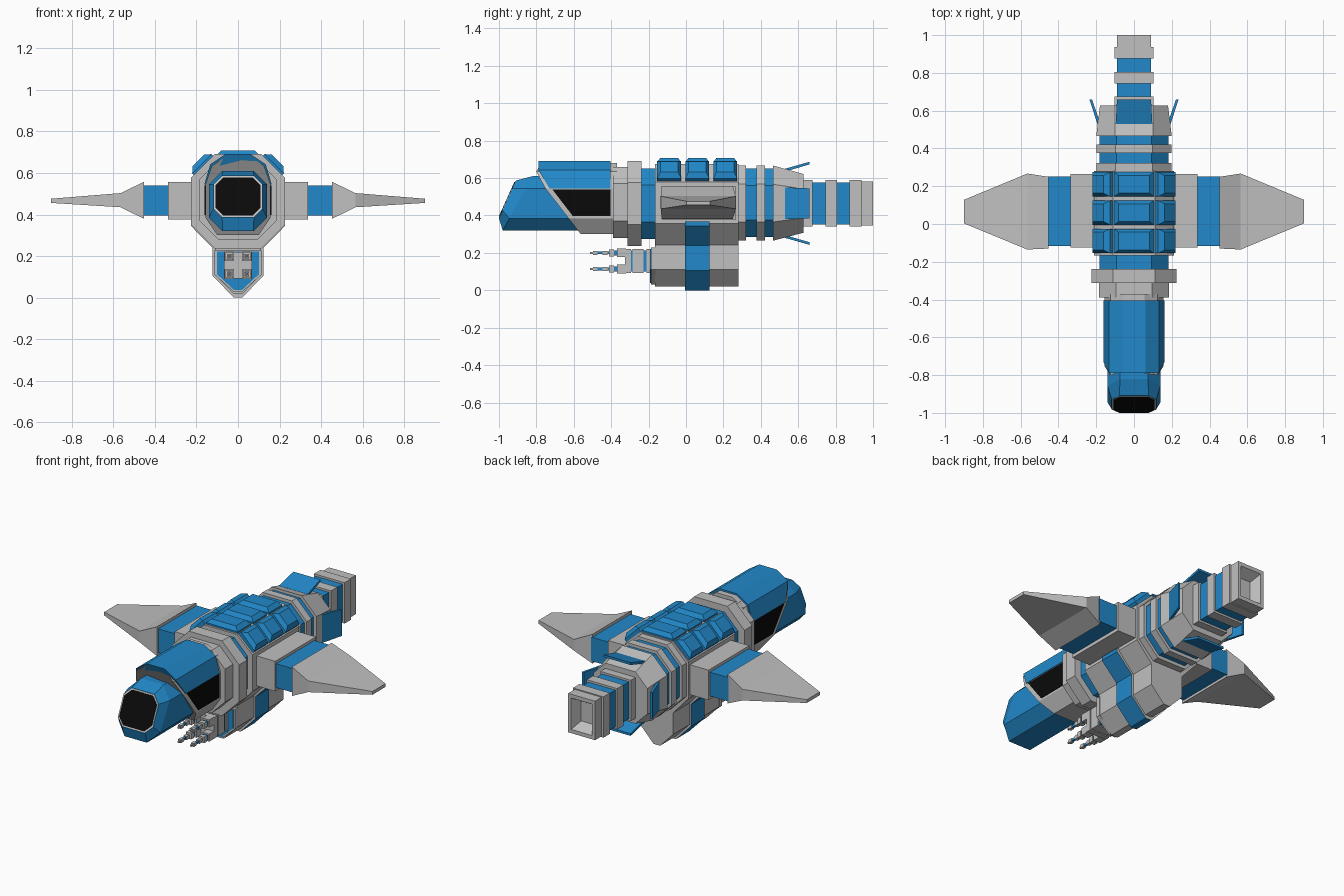
import bpy, bmesh, math
from mathutils import Vector

if "Cube" in bpy.data.objects:
    bpy.data.objects.remove(bpy.data.objects["Cube"])


def material(name, rgb):
    m = bpy.data.materials.new(name)
    m.diffuse_color = (*rgb, 1)
    m.use_nodes = True
    m.node_tree.nodes["Principled BSDF"].inputs["Base Color"].default_value = m.diffuse_color
    return m


GRAY = material("hull gray", (0.53, 0.53, 0.53))
BLUE = material("hull blue", (0.016, 0.25, 0.59))
BLACK = material("window black", (0.003, 0.003, 0.003))


def loft(name, rings, mat, end_mat=None):
    """Skin matching rings of points and cap both ends; end_mat colours faces looking along y."""
    bm = bmesh.new()
    loops = [[bm.verts.new(p) for p in r] for r in rings]
    n = len(loops[0])
    for a, b in zip(loops, loops[1:]):
        for i in range(n):
            bm.faces.new((a[i], a[(i + 1) % n], b[(i + 1) % n], b[i]))
    bm.faces.new(loops[0])
    bm.faces.new(loops[-1])
    bmesh.ops.recalc_face_normals(bm, faces=bm.faces)
    if end_mat:
        for f in bm.faces:
            f.material_index = int(abs(f.normal.y) > 0.7)
    me = bpy.data.meshes.new(name)
    bm.to_mesh(me)
    bm.free()
    me.materials.append(mat)
    if end_mat:
        me.materials.append(end_mat)
    ob = bpy.data.objects.new(name, me)
    bpy.context.collection.objects.link(ob)
    return ob


def section(half, y):
    """Mirror a half outline (x, z) and place it at y, a number or a function of z."""
    pts = half + [(-x, z) for x, z in reversed(half)]
    return [(x, y(z) if callable(y) else y, z) for x, z in pts]


def octagon(w, z0, z1, c, y):
    return section([(w - c, z1), (w, z1 - c), (w, z0 + c), (w - c, z0)], y)


def rect_y(x0, x1, z0, z1, y):
    return [(x0, y, z0), (x1, y, z0), (x1, y, z1), (x0, y, z1)]


def rect_x(x, y0, y1, z0, z1):
    return [(x, y0, z0), (x, y1, z0), (x, y1, z1), (x, y0, z1)]


def box(name, x, z, w, h, y0, y1, mat):
    return loft(name, [rect_y(x - w, x + w, z - h, z + h, y) for y in (y0, y1)], mat)


# Nose with sloped front window
nose_front = lambda z: -1 + max(0, z - 0.385) * 0.45
loft("nose", [octagon(0.14, 0.32, 0.61, 0.065, -0.5),
              octagon(0.14, 0.32, 0.61, 0.065, lambda z: -0.98 + (z - 0.32) * 0.55),
              octagon(0.118, 0.385, 0.587, 0.042, nose_front)], BLUE)
loft("nose_window_rim", [octagon(0.116, 0.387, 0.585, 0.04, lambda z: nose_front(z) - d)
                         for d in (-0.01, 0.002)], GRAY)
loft("nose_window", [octagon(0.109, 0.395, 0.578, 0.038, lambda z: nose_front(z) - d)
                     for d in (-0.01, 0.005)], BLACK)

# Canopy: gray frame cut by a slanted front, blue roof, black side windows
slant = lambda z: -0.81 + max(0, 0.62 - z) * 0.774
frame = [(0.055, 0.68), (0.125, 0.635), (0.157, 0.545), (0.157, 0.385), (0.1, 0.302)]
loft("canopy_frame", [section(frame, lambda z: max(slant(z), -0.81 + (z - 0.62) * 0.6)),
                      section(frame, -0.37)], GRAY)
roof = [(0.06, 0.69), (0.133, 0.642), (0.162, 0.545)]
loft("canopy_roof", [section(roof, lambda z: max(-0.797, slant(z) + 0.022)),
                     section(roof, -0.405)], BLUE)
for s in (1, -1):
    loft("side_window", [[(s * x, y, z) for y, z in
                          ((-0.715, 0.54), (-0.405, 0.54), (-0.405, 0.397), (-0.605, 0.397))]
                         for x in (0.152, 0.16)], BLACK)

# Fuselage rings ahead of and behind the middle: y0, y1, width, z0, z1, chamfer
for y0, y1, w, z0, z1, c, mat in (
        (-0.39, -0.31, 0.185, 0.28, 0.66, 0.09, GRAY),
        (-0.312, -0.237, 0.226, 0.237, 0.692, 0.115, GRAY),
        (-0.24, -0.16, 0.182, 0.275, 0.652, 0.09, BLUE),
        (0.27, 0.322, 0.198, 0.265, 0.668, 0.1, GRAY),
        (0.32, 0.378, 0.182, 0.285, 0.65, 0.09, BLUE),
        (0.376, 0.422, 0.198, 0.265, 0.668, 0.1, GRAY),
        (0.42, 0.468, 0.182, 0.285, 0.65, 0.09, BLUE)):
    loft("fuselage_ring", [octagon(w, z0, z1, c, y) for y in (y0, y1)], mat)
loft("rear_taper", [octagon(0.2, 0.265, 0.667, 0.1, 0.465),
                    octagon(0.18, 0.308, 0.622, 0.08, 0.628)], GRAY)

# Middle body with belly keel, and the blue band around the keel
body = [(0.11, 0.675), (0.213, 0.58), (0.213, 0.357), (0.11, 0.243), (0.11, 0.112), (0.022, 0.02)]
loft("middle_body", [section(body, y) for y in (-0.167, 0.28)], GRAY)
band = [(0.226, 0.368), (0.226, 0.345), (0.122, 0.24), (0.122, 0.106), (0.02, 0.0)]
loft("keel_band", [section(band, y) for y in (-0.005, 0.125)], BLUE, GRAY)
plate = [(0.112, 0.228), (0.112, 0.11), (0.022, 0.03)]
loft("keel_front_plate", [section(plate, y) for y in (-0.187, -0.16)], GRAY)
loft("keel_front_panel", [section([(0.1, 0.222), (0.1, 0.112), (0.02, 0.038)], y)
                          for y in (-0.192, -0.18)], BLUE)

# Roof tiles: three rows of a top tile and two slanted ones
for y in (-0.09, 0.06, 0.21):
    for cx, cz, ang, wide in ((0, 0.665, 0, 0.105), (0.16, 0.63, 45, 0.065), (-0.16, 0.63, -45, 0.065)):
        a = math.radians(ang)
        u, n = Vector((math.cos(a), 0, -math.sin(a))), Vector((math.sin(a), 0, math.cos(a)))
        rings = []
        for inset, h in ((0, -0.01), (0, 0.02), (0.024, 0.043)):
            rings.append([Vector((cx, y, cz)) + u * i * (wide - inset) + n * h
                          + Vector((0, j * (0.064 - inset * 0.7), 0))
                          for i, j in ((-1, -1), (1, -1), (1, 1), (-1, 1))])
        loft("roof_tile", rings, BLUE)

# Wings: root block, blue joint, tapered blade
for s in (1, -1):
    loft("wing_root", [rect_x(s * x, -0.125, 0.265, 0.375, 0.557) for x in (0.19, 0.337)], GRAY)
    loft("wing_joint", [rect_x(s * x, -0.117, 0.252, 0.395, 0.54) for x in (0.33, 0.46)], BLUE)
    loft("wing_blade", [rect_x(s * 0.453, -0.13, 0.25, 0.38, 0.557),
                        rect_x(s * 0.565, -0.135, 0.267, 0.435, 0.503),
                        rect_x(s * 0.9, 0.003, 0.128, 0.456, 0.476)], GRAY)

# Four flared fins around the tail
for s in (1, -1):
    loft("side_fin", [rect_y(s * 0.178, s * 0.194, 0.38, 0.55, 0.53),
                      rect_y(s * 0.222, s * 0.236, 0.385, 0.545, 0.66)], BLUE)
    loft("tail_fin", [rect_y(-0.097, 0.097, 0.465 + s * 0.17, 0.465 + s * 0.185, 0.53),
                      rect_y(-0.09, 0.09, 0.465 + s * 0.208, 0.465 + s * 0.222, 0.66)], BLUE)

# Tail engine: blue core, gray collars, hollow nozzle
box("tail_core", 0, 0.465, 0.09, 0.112, 0.6, 0.88, BLUE)
for y0, y1 in ((0.62, 0.675), (0.745, 0.806), (0.875, 0.937)):
    box("tail_collar", 0, 0.465, 0.102, 0.124, y0, y1, GRAY)
loft("nozzle", [rect_y(-w, w, 0.465 - h, 0.465 + h, y) for w, h, y in
                ((0.09, 0.118, 0.93), (0.09, 0.118, 1.0), (0.07, 0.095, 1.0), (0.045, 0.06, 0.94))], GRAY)

# Gun mount and four barrels
for w, h, y0, y1, mat in ((0.068, 0.064, -0.21, -0.185, GRAY), (0.06, 0.057, -0.24, -0.205, BLUE),
                          (0.068, 0.064, -0.285, -0.226, GRAY), (0.06, 0.057, -0.3, -0.28, BLUE),
                          (0.068, 0.064, -0.325, -0.294, GRAY)):
    box("gun_mount", 0, 0.157, w, h, y0, y1, mat)
for x in (-0.043, 0.043):
    for z in (0.114, 0.2):
        for r, y0, y1, mat in ((0.023, -0.37, -0.32, GRAY), (0.014, -0.386, -0.368, BLUE),
                               (0.018, -0.412, -0.384, GRAY), (0.007, -0.48, -0.41, BLUE),
                               (0.011, -0.446, -0.42, GRAY), (0.01, -0.498, -0.472, GRAY),
                               (0.005, -0.512, -0.495, GRAY)):
            box("gun_barrel", x, z, r, r, y0, y1, mat)
